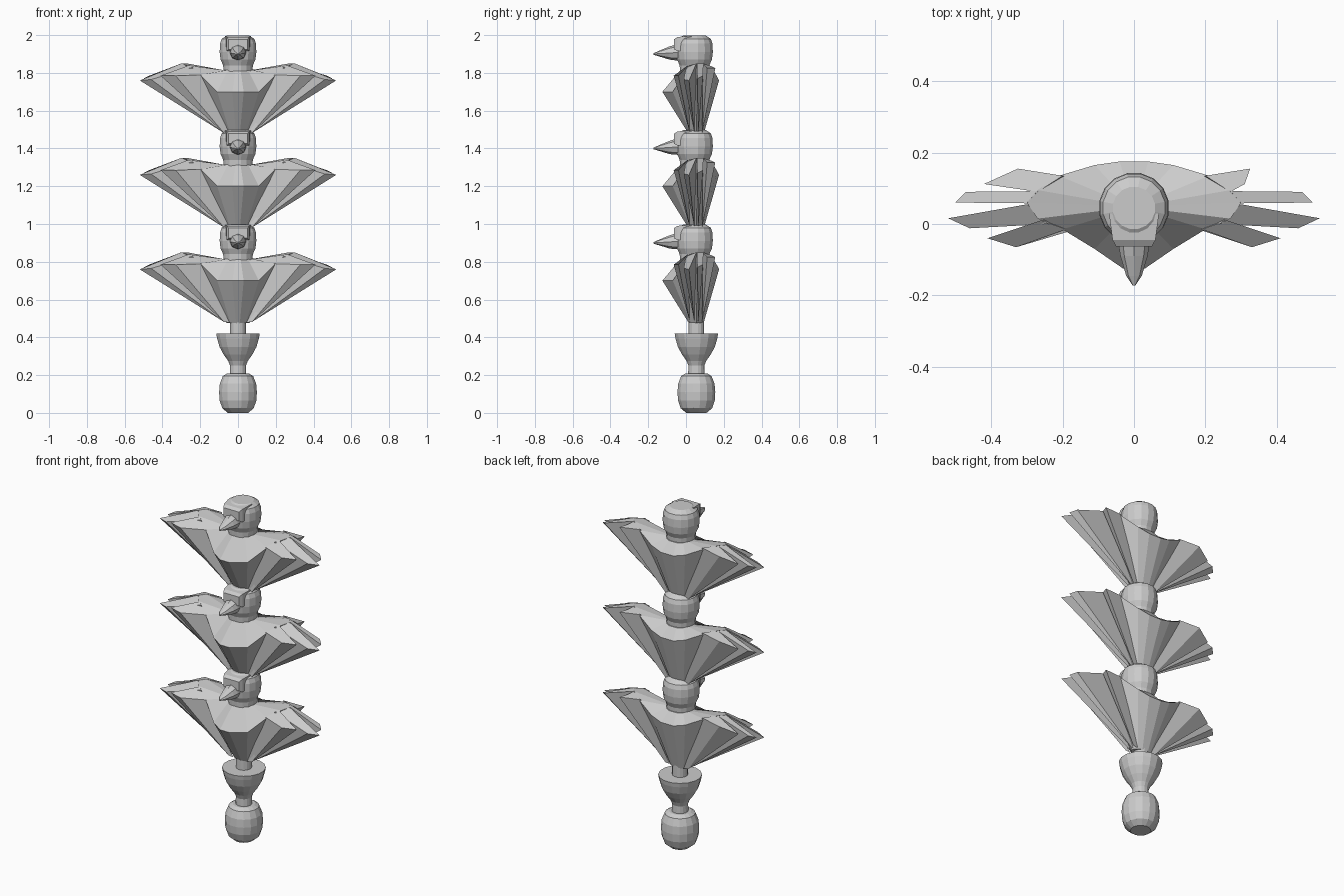
import bpy, math

if "Cube" in bpy.data.objects:
    bpy.data.objects.remove(bpy.data.objects["Cube"])

CY = 0.055  # y of the pole axis


def mesh(name, verts, faces):
    me = bpy.data.meshes.new(name)
    me.from_pydata(verts, [], faces)
    me.update()
    ob = bpy.data.objects.new(name, me)
    bpy.context.collection.objects.link(ob)
    return ob


def loft(name, rings):
    """Skin a list of equal-length closed rings and cap both ends."""
    n = len(rings[0])
    verts = [p for r in rings for p in r]
    faces = [tuple(reversed(range(n)))]
    for k in range(len(rings) - 1):
        for i in range(n):
            j = (i + 1) % n
            faces.append((k*n + i, k*n + j, (k+1)*n + j, (k+1)*n + i))
    faces.append(tuple(range((len(rings) - 1)*n, len(rings)*n)))
    return mesh(name, verts, faces)


def lathe(name, profile, n=16, cy=CY):
    """Turn (radius, z) pairs around the pole axis."""
    ang = [2*math.pi*(i + 0.5)/n for i in range(n)]
    return loft(name, [[(r*math.cos(a), cy + r*math.sin(a), z) for a in ang]
                       for r, z in profile])


# Turned base: ball foot, cup and shaft
lathe("base_ball", [(0.055, 0), (0.085, 0.025), (0.099, 0.065), (0.102, 0.11),
                    (0.098, 0.155), (0.082, 0.195), (0.06, 0.208)])
lathe("base_cup", [(0.045, 0.19), (0.043, 0.25), (0.053, 0.275), (0.078, 0.31),
                   (0.1, 0.35), (0.113, 0.395), (0.117, 0.42)])
lathe("shaft", [(0.042, 0.41), (0.042, 0.5)])

# Right half of the body rim, front to back (chest, wing shoulder, back)
RIM = [(0.03, -0.125, 0.70), (0.11, -0.07, 0.70), (0.2, -0.015, 0.79),
       (0.27, 0.015, 0.84), (0.3, 0.06, 0.85), (0.27, 0.095, 0.85),
       (0.21, 0.135, 0.83), (0.11, 0.165, 0.78), (0.04, 0.175, 0.76)]

# Feathers: two root corners and two tip corners of the top face, and base y
FEATHERS = [
    ((0.26, 0.01, 0.84), (0.19, -0.015, 0.79), (0.33, -0.065, 0.785), (0.41, -0.04, 0.785), 0.02),
    ((0.3, 0.055, 0.85), (0.24, 0.0, 0.83), (0.46, -0.012, 0.765), (0.52, 0.016, 0.76), 0.045),
    ((0.27, 0.092, 0.85), (0.3, 0.058, 0.85), (0.5, 0.06, 0.77), (0.47, 0.09, 0.785), 0.065),
    ((0.2, 0.135, 0.835), (0.27, 0.09, 0.85), (0.42, 0.112, 0.79), (0.325, 0.155, 0.825), 0.085),
]


def bird(k):
    dz = 0.5*k
    parts = []

    # Body: flat-sided funnel from a small foot to the rim, then in to the neck
    half = RIM
    rim = half + [(-x, y, z) for x, y, z in reversed(half)]
    foot, neck = [], []
    for x, y, z in rim:
        a = math.atan2(y - CY, x)
        foot.append((0.06*math.cos(a), CY + 0.04*math.sin(a), 0.475))
        neck.append((0.08*math.cos(a), 0.05 + 0.08*math.sin(a), 0.815))
    parts.append(loft("body", [foot, rim, neck]))

    # Wing feathers: wedges spreading up from the foot
    for side in (1, -1):
        for i, (a, b, c, d, by) in enumerate(FEATHERS):
            if side == 1 and i == 3:
                c = (0.31, 0.112, 0.825)  # rear feather is cut short on this side
            top = [(side*x, y, z) for x, y, z in (a, b, c, d)]
            verts = top + [(side*0.045, by, 0.478), (side*0.075, by, 0.482)]
            faces = [(0, 3, 2, 1), (0, 1, 4), (1, 2, 5, 4), (2, 3, 5), (3, 0, 4, 5)]
            if side < 0:
                faces = [tuple(reversed(f)) for f in faces]
            parts.append(mesh("wing_feather", verts, faces))

    # Head
    parts.append(lathe("head", [(0.078, 0.8), (0.08, 0.84), (0.094, 0.87), (0.099, 0.91),
                                (0.097, 0.955), (0.088, 0.98), (0.06, 0.998)], 16, 0.045))

    # Brow block over the beak
    def slab(y, w, z0, z1):
        return [(-w, y, z0), (w, y, z0), (w, y, z1), (-w, y, z1)]
    parts.append(loft("brow", [slab(-0.063, 0.05, 0.925, 0.978),
                               slab(-0.045, 0.06, 0.915, 0.99),
                               slab(0.03, 0.07, 0.915, 0.996)]))

    # Beak: eight-sided cone with a blunt middle
    rings = []
    for y, w, h, z in ((-0.172, 0.004, 0.004, 0.9), (-0.145, 0.022, 0.014, 0.902),
                       (-0.09, 0.038, 0.034, 0.905), (-0.065, 0.042, 0.04, 0.907),
                       (-0.02, 0.045, 0.042, 0.908)):
        rings.append([(w*math.cos(t*math.pi/4), y, z + h*math.sin(t*math.pi/4))
                      for t in range(8)])
    parts.append(loft("beak", rings))

    for p in parts:
        p.location.z = dz


for k in range(3):
    bird(k)
